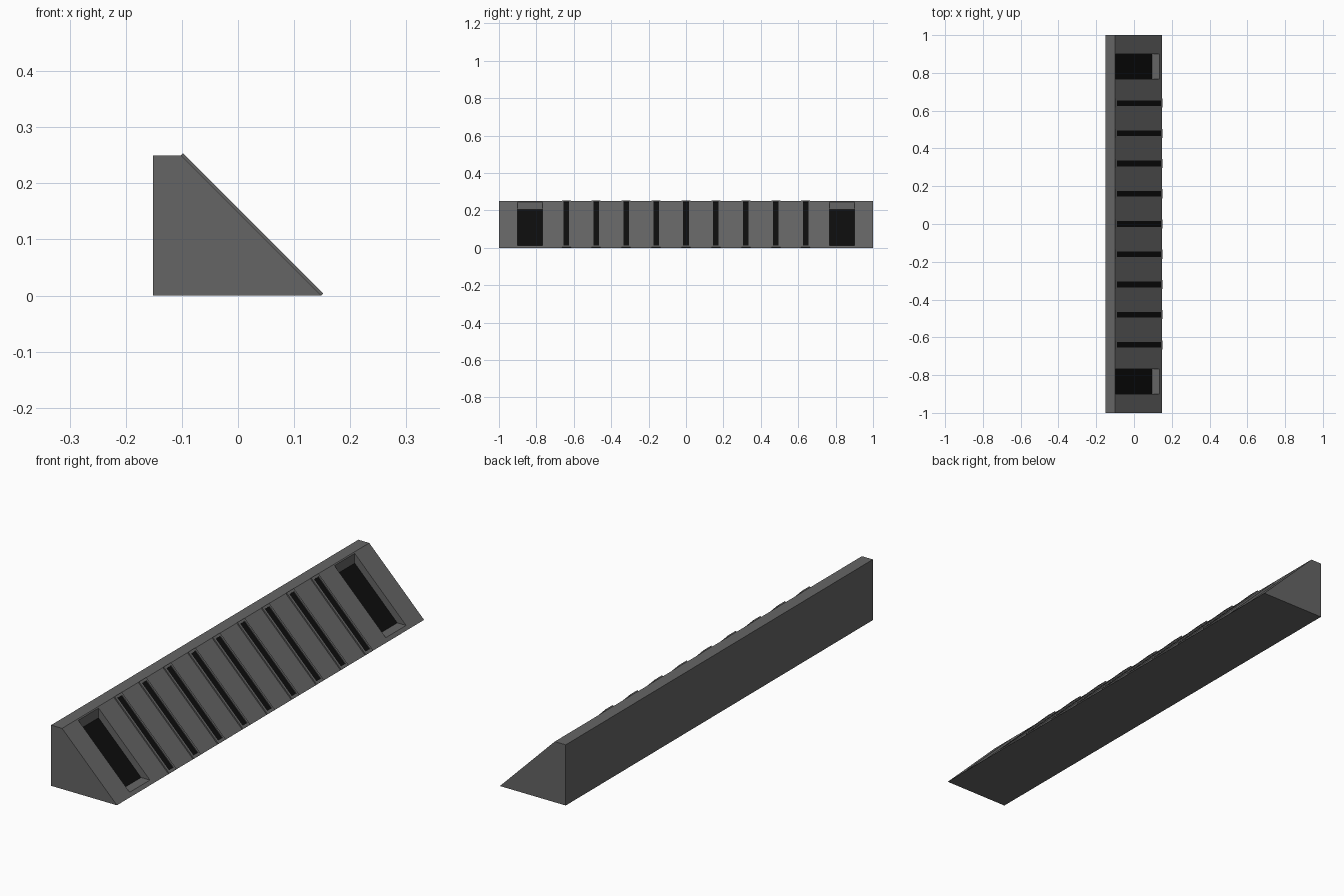
import bpy, bmesh
from math import sqrt
from mathutils import Vector

if "Cube" in bpy.data.objects:
    bpy.data.objects.remove(bpy.data.objects["Cube"])

X_BACK, X_TOP, X_TOE, H = -0.1518, -0.1018, 0.1482, 0.25
SLOPE = H * sqrt(2)
DOWN = Vector((1, 0, -1)) / sqrt(2)
OUT = Vector((1, 0, 1)) / sqrt(2)


def material(name, v):
    m = bpy.data.materials.new(name)
    m.diffuse_color = (v, v, v, 1)
    m.use_nodes = True
    m.node_tree.nodes["Principled BSDF"].inputs["Base Color"].default_value = m.diffuse_color
    return m


grey = material("dark_grey", 0.13)
black = material("black", 0.004)


def finish(name, bm, *mats):
    bmesh.ops.recalc_face_normals(bm, faces=bm.faces)
    me = bpy.data.meshes.new(name)
    bm.to_mesh(me)
    bm.free()
    ob = bpy.data.objects.new(name, me)
    bpy.context.collection.objects.link(ob)
    for m in mats:
        me.materials.append(m)
    return ob


def prism(name, profile, y0, y1, *mats):
    """Extrude an x-z profile along y."""
    bm = bmesh.new()
    f = bm.faces.new([bm.verts.new((x, y0, z)) for x, z in profile])
    ext = bmesh.ops.extrude_face_region(bm, geom=[f])
    vs = [v for v in ext["geom"] if isinstance(v, bmesh.types.BMVert)]
    bmesh.ops.translate(bm, verts=vs, vec=(0, y1 - y0, 0))
    return finish(name, bm, *mats)


def on_slope(s, y, h):
    return Vector((X_TOP, y, H)) + DOWN * s + OUT * h


# Wedge body
body = prism("wedge_body", [(X_BACK, 0), (X_TOE, 0), (X_TOP, H), (X_BACK, H)],
             -1, 1, grey, black)

# End pockets cut into the slope
pocket = [(-0.098, 0.35), (-0.098, 0.206), (0.096, 0.012), (0.25, 0.012)]
for y0, y1 in ((-0.9, -0.768), (0.768, 0.9)):
    cutter = prism("pocket_cutter", pocket, y0, y1, grey)
    cutter.hide_render = True
    mod = body.modifiers.new("pocket", 'BOOLEAN')
    mod.operation = 'DIFFERENCE'
    mod.solver = 'EXACT'
    mod.object = cutter
    bpy.context.view_layer.objects.active = body
    bpy.ops.object.modifier_apply(modifier=mod.name)
    bpy.data.objects.remove(cutter)

# Black pocket floors
for p in body.data.polygons:
    depth = (p.center - Vector((X_TOP, 0, H))).dot(OUT)
    is_floor = p.normal.dot(OUT) > 0.99 and depth < -0.01
    p.material_index = 1 if is_floor else 0


# Raised slot frames with black inlays
def rect(bm, s0, s1, y, w, h):
    return [bm.verts.new(on_slope(s, y + dy, h))
            for s, dy in ((s0, -w), (s1, -w), (s1, w), (s0, w))]


def slot(y):
    bm = bmesh.new()
    a, b = 0.010, SLOPE - 0.011
    loops = [rect(bm, 0, SLOPE, y, 0.024, 0), rect(bm, 0, SLOPE, y, 0.024, 0.005),
             rect(bm, a, b, y, 0.015, 0.005), rect(bm, a, b, y, 0.015, 0)]
    for k in range(4):
        p, q = loops[k], loops[(k + 1) % 4]
        for i in range(4):
            j = (i + 1) % 4
            bm.faces.new((p[i], p[j], q[j], q[i]))
    finish("slot_frame", bm, grey)

    bm = bmesh.new()
    lo, hi = rect(bm, a, b, y, 0.015, 0), rect(bm, a, b, y, 0.015, 0.002)
    bm.faces.new(lo)
    bm.faces.new(hi)
    for i in range(4):
        j = (i + 1) % 4
        bm.faces.new((lo[i], lo[j], hi[j], hi[i]))
    finish("slot_inlay", bm, black)


for i in range(-4, 5):
    slot(i * 0.16)
